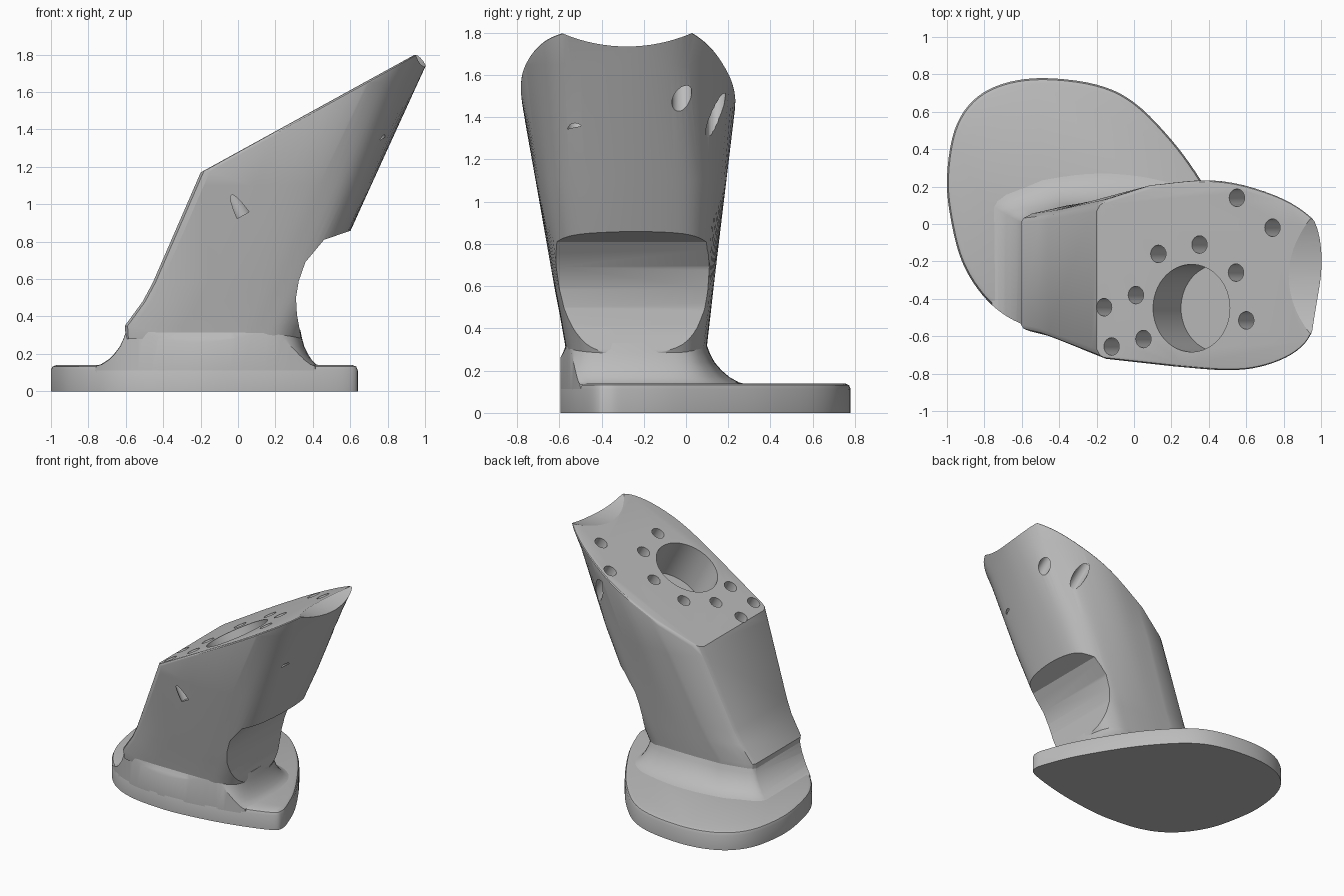
import bpy, bmesh, math
from mathutils import Vector, Matrix

if "Cube" in bpy.data.objects:
    bpy.data.objects.remove(bpy.data.objects["Cube"])

grey = bpy.data.materials.new("plain_grey")
grey.use_nodes = True
grey.diffuse_color = (0.5, 0.5, 0.5, 1)
grey.node_tree.nodes["Principled BSDF"].inputs["Base Color"].default_value = (0.5, 0.5, 0.5, 1)


def spline(pts, steps=5, closed=False):
    """Catmull-Rom curve through 2D points."""
    p = [Vector(q) for q in pts]
    p = [p[-1]] + p + p[:2] if closed else [p[0]] + p + [p[-1]]
    out = []
    for a, b, c, d in zip(p, p[1:], p[2:], p[3:]):
        for i in range(steps):
            t = i / steps
            out.append(b + 0.5 * t * ((c - a) + t * (2 * a - 5 * b + 4 * c - d
                                                     + t * (3 * (b - c) + d - a))))
    return out if closed else out + [p[-1]]


def loft(rings):
    bm = bmesh.new()
    loops = [[bm.verts.new(v) for v in ring] for ring in rings]
    n = len(loops[0])
    for low, high in zip(loops, loops[1:]):
        for i in range(n):
            j = (i + 1) % n
            bm.faces.new((low[i], low[j], high[j], high[i]))
    bm.faces.new(loops[0])
    bm.faces.new(loops[-1])
    bmesh.ops.recalc_face_normals(bm, faces=bm.faces)
    return bm


def make(name, bm):
    bmesh.ops.recalc_face_normals(bm, faces=bm.faces)
    mesh = bpy.data.meshes.new(name)
    bm.to_mesh(mesh)
    bm.free()
    mesh.materials.append(grey)
    obj = bpy.data.objects.new(name, mesh)
    bpy.context.collection.objects.link(obj)
    return obj


def select(obj):
    bpy.ops.object.select_all(action='DESELECT')
    obj.select_set(True)
    bpy.context.view_layer.objects.active = obj


def boolean(obj, cutter, operation='DIFFERENCE'):
    cutter.hide_render = True
    mod = obj.modifiers.new("cut", 'BOOLEAN')
    mod.operation, mod.object, mod.solver = operation, cutter, 'EXACT'
    select(obj)
    bpy.ops.object.modifier_apply(modifier=mod.name)
    bpy.data.objects.remove(cutter)


def cylinder(name, centre, axis, radius, depth, sides):
    bm = bmesh.new()
    turn = Vector(axis).to_track_quat('Z', 'Y').to_matrix().to_4x4()
    bmesh.ops.create_cone(bm, cap_ends=True, segments=sides, radius1=radius, radius2=radius,
                          depth=depth, matrix=Matrix.Translation(centre) @ turn)
    return make(name, bm)


def smooth(obj):
    select(obj)
    bpy.ops.object.shade_smooth_by_angle(angle=math.radians(28))


# Teardrop base plate
outline = spline([(-1, .25), (-.96, .5), (-.86, .66), (-.7, .75), (-.48, .78), (-.2, .745),
                  (0, .65), (.2, .45), (.36, .23), (.53, -.06), (.62, -.28), (.64, -.37),
                  (.61, -.43), (.45, -.49), (.2, -.55), (-.1, -.59), (-.3, -.59),
                  (-.5, -.565), (-.67, -.5), (-.81, -.38), (-.92, -.2), (-.98, .03)], closed=True)
bm = loft([[(p.x, p.y, z) for p in outline] for z in (0, .14)])
rim = [e for e in bm.edges if all(v.co.z > .1 for v in e.verts)]
bmesh.ops.bevel(bm, geom=rim, offset=.028, segments=2, profile=.5, affect='EDGES')
plate = make("base_plate", bm)
smooth(plate)

# Neck cross-sections: u runs left to right, v runs front to back
edge = [Vector(p) for p in ((.05, -.99), (.015, -.95), (0, -.88), (0, .72), (.015, .79), (.06, .86))]
round_section = spline([(.24, .99), (.49, 1), (.72, .85), (.88, .64), (.97, .38), (.99, 0),
                        (.92, -.5), (.85, -.73), (.72, -.9), (.56, -.985), (.32, -1)]) + edge
boxy_section = spline([(.24, .98), (.49, 1), (.72, .98), (.87, .91), (.97, .65), (1, 0),
                       (.98, -.62), (.89, -.9), (.74, -.98), (.56, -1), (.32, -1)]) + edge


def ring(z, left, right, front, back, roundness=0, grow=0):
    mid, half = (front + back) / 2, (back - front) / 2
    centre = Vector(((left + right) / 2, mid))
    pts = []
    for a, b in zip(boxy_section, round_section):
        s = a.lerp(b, roundness)
        p = Vector((left + s.x * (right - left), mid + s.y * half))
        p += (p - centre).normalized() * grow
        pts.append((p.x, p.y, z))
    return pts


# Leaning neck, boxy below and rounder above, cut off by the slanted top plane
levels = [(.28, -.6, .34, -.565, .095, 0), (.35, -.605, .372, -.577, .103, 0),
          (.48, -.51, .43, -.6, .118, 0), (.58, -.456, .476, -.62, .129, .05),
          (1.1, -.23, .715, -.712, .19, .4), (1.65, .009, .969, -.81, .253, 1),
          (2.1, .205, 1.177, -.89, .304, 1)]
bm = loft([ring(*lv) for lv in levels])
normal = Vector((-.55, 0, 1)).normalized()
top_point = Vector((-.2, 0, 1.17))
bmesh.ops.bisect_plane(bm, geom=bm.verts[:] + bm.edges[:] + bm.faces[:], dist=1e-5,
                       plane_co=top_point, plane_no=normal, clear_outer=True)
on_top = lambda v: abs((v.co - top_point).dot(normal)) < 1e-4
edges = [e for e in bm.edges if all(on_top(v) for v in e.verts)]
bmesh.ops.contextual_create(bm, geom=edges)
edges = [e for e in bm.edges if all(on_top(v) for v in e.verts)
         and max(v.co.x for v in e.verts) > -.1]
bmesh.ops.bevel(bm, geom=edges, offset=.02, segments=3, profile=.5, affect='EDGES')
neck = make("neck", bm)

# Shelf notch on the leaning side
notch = [(.9, .96), (.605, .86), (.46, .81), (.36, .69), (.325, .59), (.31, .5), (.315, .41),
         (.335, .3), (.34, .2), (.9, .2)]
boolean(neck, make("notch_cutter", loft([[(x, y, z) for x, z in notch] for y in (-1.2, 1)])))

# Shallow scoop at the raised tip
boolean(neck, cylinder("scoop_cutter", (1, -.28, 2.515), (1, 0, 0), .78, 1.2, 128))


# Blind bores square to the slanted top
def bore(name, x, y, radius, sides, depth=.31):
    start = Vector((x, y, 1.17 + .55 * (x + .2)))
    boolean(neck, cylinder(name, start - normal * (depth / 2 - .1), normal, radius, depth + .2, sides))


bore("main_bore_cutter", .307, -.45, .234, 64)
for x, y in [(.55, .14), (.74, -.02), (.35, -.11), (.13, -.16), (.545, -.26), (.6, -.515),
             (.01, -.38), (-.16, -.445), (.05, -.615), (-.12, -.655)]:
    bore("screw_hole_cutter", x, y, .047, 24)
smooth(neck)

# Concave fillet between neck and plate, trimmed flush with the plate wall
cove = [(.1, .2), (.135, .19), (.145, .15), (.17, .105), (.2, .07), (.24, .035), (.285, .012), (.33, -.005)]
fillet = make("fillet", loft([ring(z, -.6, .335 - .45 * grow, -.57, .1, 0, grow) for z, grow in cove]))
boolean(fillet, make("fillet_trim", loft([[(p.x, p.y, z) for p in outline] for z in (.02, .5)])), 'INTERSECT')
smooth(fillet)
